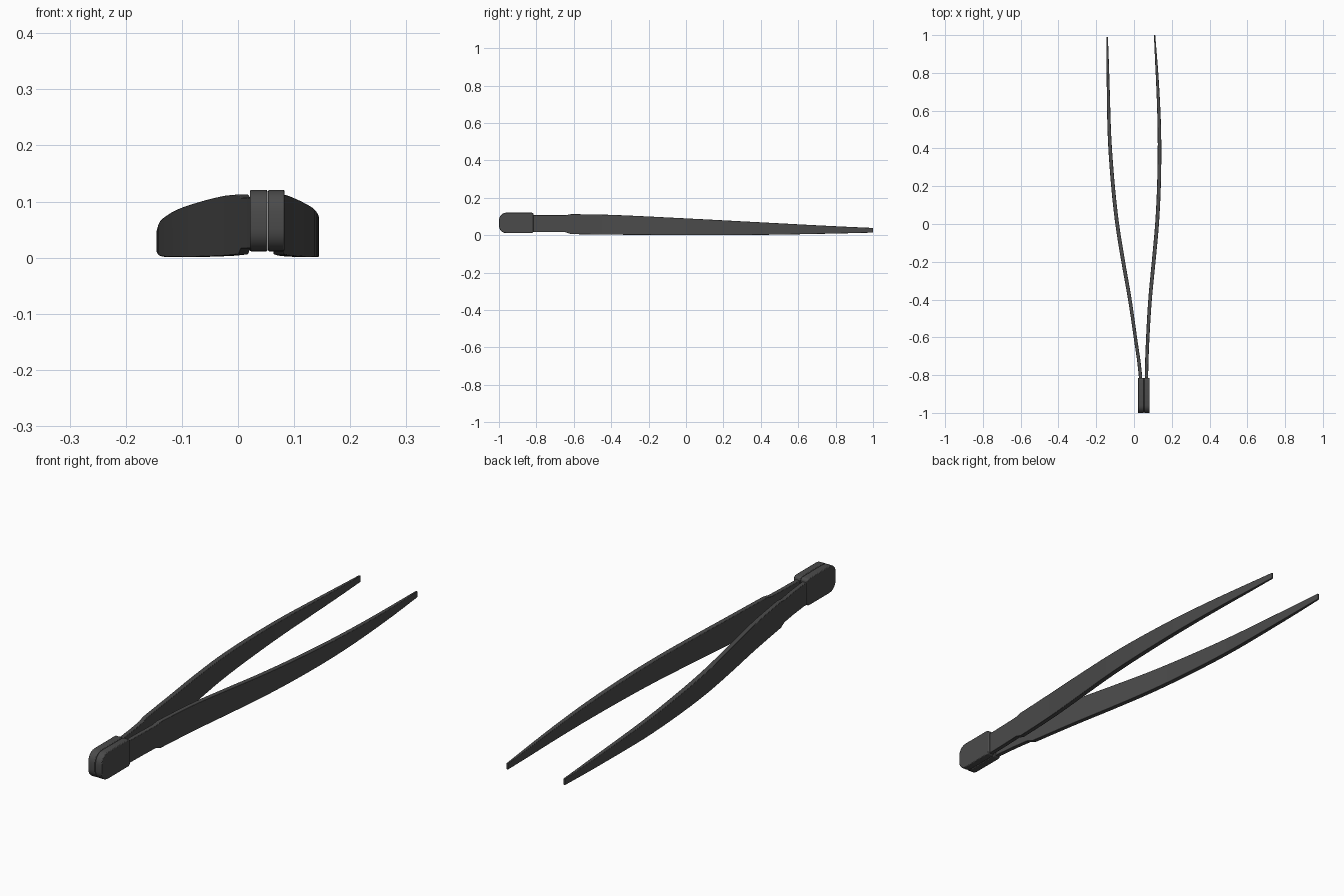
import bpy, bmesh, math

if "Cube" in bpy.data.objects:
    bpy.data.objects.remove(bpy.data.objects["Cube"])

def interp(pts, t):
    # smooth cubic interpolation through (t, value) points
    for i in range(len(pts) - 1):
        (t0, a), (t1, b) = pts[i], pts[i + 1]
        if t <= t1 or i == len(pts) - 2:
            h = t1 - t0
            def slope(j):
                p, q = pts[max(j - 1, 0)], pts[min(j + 1, len(pts) - 1)]
                return (q[1] - p[1]) / (q[0] - p[0])
            m0, m1 = slope(i), slope(i + 1)
            u = max(0, min(1, (t - t0) / h))
            return ((2*u**3 - 3*u**2 + 1)*a + (u**3 - 2*u**2 + u)*h*m0
                    + (3*u**2 - 2*u**3)*b + (u**3 - u**2)*h*m1)

def finish(name, bm, bevel):
    bmesh.ops.recalc_face_normals(bm, faces=bm.faces[:])
    me = bpy.data.meshes.new(name)
    bm.to_mesh(me)
    bm.free()
    ob = bpy.data.objects.new(name, me)
    bpy.context.collection.objects.link(ob)
    mat = bpy.data.materials.get("dark_steel") or bpy.data.materials.new("dark_steel")
    mat.diffuse_color = (0.07, 0.07, 0.07, 1)
    mat.use_nodes = True
    mat.node_tree.nodes["Principled BSDF"].inputs["Base Color"].default_value = mat.diffuse_color
    me.materials.append(mat)
    b = ob.modifiers.new("edge", 'BEVEL')
    b.width, b.segments, b.limit_method = bevel, 2, 'ANGLE'
    b.angle_limit = math.radians(50)
    bpy.context.view_layer.objects.active = ob
    ob.select_set(True)
    bpy.ops.object.shade_smooth_by_angle(angle=math.radians(30))
    ob.select_set(False)

TOP = [(-0.63, .113), (-0.4, .109), (0, .090), (0.4, .069), (0.8, .048), (1, .039)]
LOW = [(-0.63, .006), (-0.4, .003), (0, .001), (0.4, .002), (0.8, .009), (1, .014)]
THICK = [(-1, .018), (-0.6, .018), (-0.2, .020), (0.4, .019), (0.8, .014), (1, .007)]

def arm(name, path, tip):
    # rectangular section swept along the bowed path
    ys = [-0.96, -0.8, -0.72, -0.645, -0.615]
    ys += [-0.615 + (tip + 0.615) * i / 28 for i in range(1, 29)]
    bm = bmesh.new()
    prev = None
    for y in ys:
        x, t = interp(path, y), interp(THICK, y) / 2
        lo, hi = (.016, .107) if y < -0.63 else (interp(LOW, y), interp(TOP, y))
        ring = [bm.verts.new((x + a * t, y, z)) for a, z in
                ((-1, lo), (1, lo), (1, hi), (-1, hi))]
        if prev:
            for i in range(4):
                j = (i + 1) % 4
                bm.faces.new((prev[i], prev[j], ring[j], ring[i]))
        else:
            bm.faces.new(ring)
        prev = ring
    bm.faces.new(prev)
    finish(name, bm, .0015)

# Two bowed arms
arm("left_arm", [(-1, .037), (-0.8, .034), (-0.6, .007), (-0.4, -.022), (-0.2, -.057),
                 (0, -.089), (0.2, -.111), (0.45, -.129), (0.7, -.136), (1, -.142)], 0.99)
arm("right_arm", [(-1, .068), (-0.8, .066), (-0.6, .073), (-0.4, .085), (-0.2, .104),
                  (0, .122), (0.2, .132), (0.45, .135), (0.7, .127), (1, .109)], 1.0)

def side_plate(name, y0, y1, z0, z1, r0, r1, xa, xb, bevel):
    # rounded side profile extruded across x
    pts = []
    for cy, cz, r, a0 in ((y0 + r0, z0 + r0, r0, 180), (y1 - r1, z0 + r1, r1, 270),
                          (y1 - r1, z1 - r1, r1, 0), (y0 + r0, z1 - r0, r0, 90)):
        for k in range(6):
            a = math.radians(a0 + 18 * k)
            pts.append((cy + r * math.cos(a), cz + r * math.sin(a)))
    bm = bmesh.new()
    face = bm.faces.new([bm.verts.new((xa, y, z)) for y, z in pts])
    ext = bmesh.ops.extrude_face_region(bm, geom=[face])["geom"]
    bmesh.ops.translate(bm, vec=(xb - xa, 0, 0),
                        verts=[v for v in ext if isinstance(v, bmesh.types.BMVert)])
    finish(name, bm, bevel)

# Joined butt end: two halves with a fine seam
for side, xa, xb in (("left", .021, .0525), ("right", .0535, .083)):
    side_plate(side + "_butt_half", -1.0, -0.815, .011, .121, .04, .012, xa, xb, .003)
